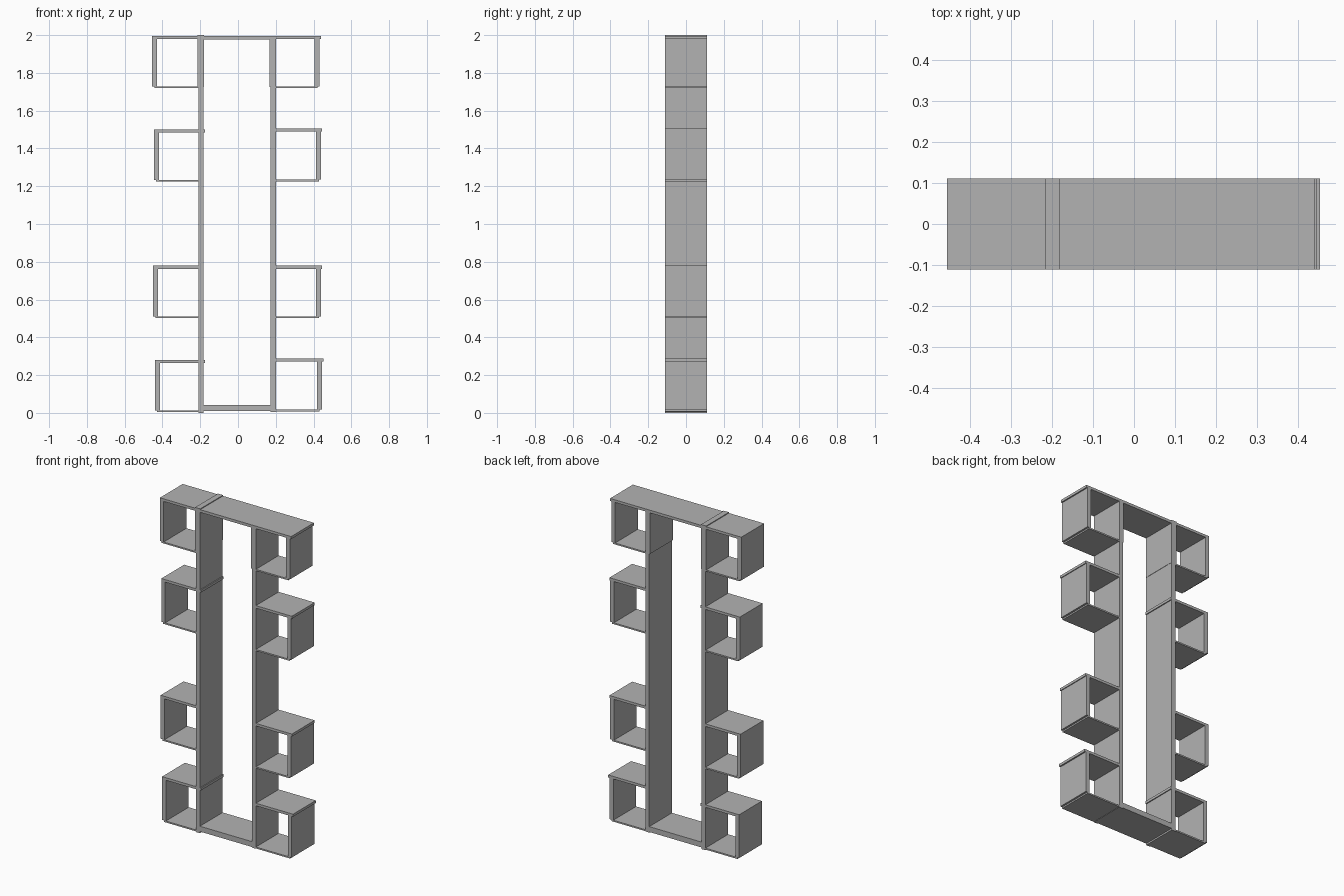
import bpy

# Remove the default cube
cube = bpy.data.objects.get("Cube")
if cube:
    bpy.data.objects.remove(cube, do_unlink=True)

# Single matte grey
grey = bpy.data.materials.new("matte_grey")
grey.use_nodes = True
grey.diffuse_color = (0.45, 0.45, 0.45, 1)
grey.node_tree.nodes["Principled BSDF"].inputs["Base Color"].default_value = (0.45, 0.45, 0.45, 1)

DEPTH = 0.222
WALL = 0.026     # upright board thickness
LID = 0.016      # shelf top thickness
FLOOR = 0.009    # shelf bottom thickness


def board(name, x0, x1, z0, z1):
    """Board running the full depth, given by its front rectangle."""
    bpy.ops.mesh.primitive_cube_add(size=1, location=((x0 + x1) / 2, 0, (z0 + z1) / 2))
    obj = bpy.context.object
    obj.name = name
    obj.scale = (abs(x1 - x0), DEPTH, z1 - z0)
    bpy.ops.object.transform_apply(location=False, rotation=False, scale=True)
    obj.data.materials.append(grey)


def cubby(name, side, outer, lid_outer, lid_inner, z0, z1):
    """Open box on a post; side is -1 for right, 1 for left."""
    board(name + "_lid", side * lid_inner, side * lid_outer, z1 - LID, z1)
    board(name + "_wall", side * (outer - WALL), side * outer, z0 + FLOOR, z1 - LID)
    board(name + "_floor", side * 0.2, side * (outer - 0.012), z0, z0 + FLOOR)


# Tall central frame
board("right_post", -0.21, -0.182, 0, 1.73)
board("right_post_cap", -0.215, -0.18, 1.725, 2)
board("left_post", 0.173, 0.2, 0.006, 1.73)
board("left_post_cap", 0.168, 0.2, 1.725, 1.985)
board("base_beam", -0.182, 0.173, 0.01, 0.043)
board("top_beam", -0.18, 0.2, 1.978, 1.995)

# Cubbies: outer wall, lid outer end, lid inner end, bottom, top
right_cubbies = [
    (0.44, 0.44, 0.176, 0.004, 0.28),
    (0.45, 0.45, 0.2, 0.502, 0.779),
    (0.445, 0.445, 0.176, 1.224, 1.5),
    (0.455, 0.455, 0.2, 1.72, 1.995),
]
left_cubbies = [
    (0.444, 0.453, 0.2, 0.008, 0.287),
    (0.44, 0.445, 0.2, 0.502, 0.779),
    (0.44, 0.445, 0.2, 1.226, 1.505),
    (0.432, 0.44, 0.2, 1.72, 1.995),
]
for side, label, cubbies in ((-1, "right", right_cubbies), (1, "left", left_cubbies)):
    for i, dims in enumerate(cubbies):
        cubby(f"{label}_cubby_{i + 1}", side, *dims)
